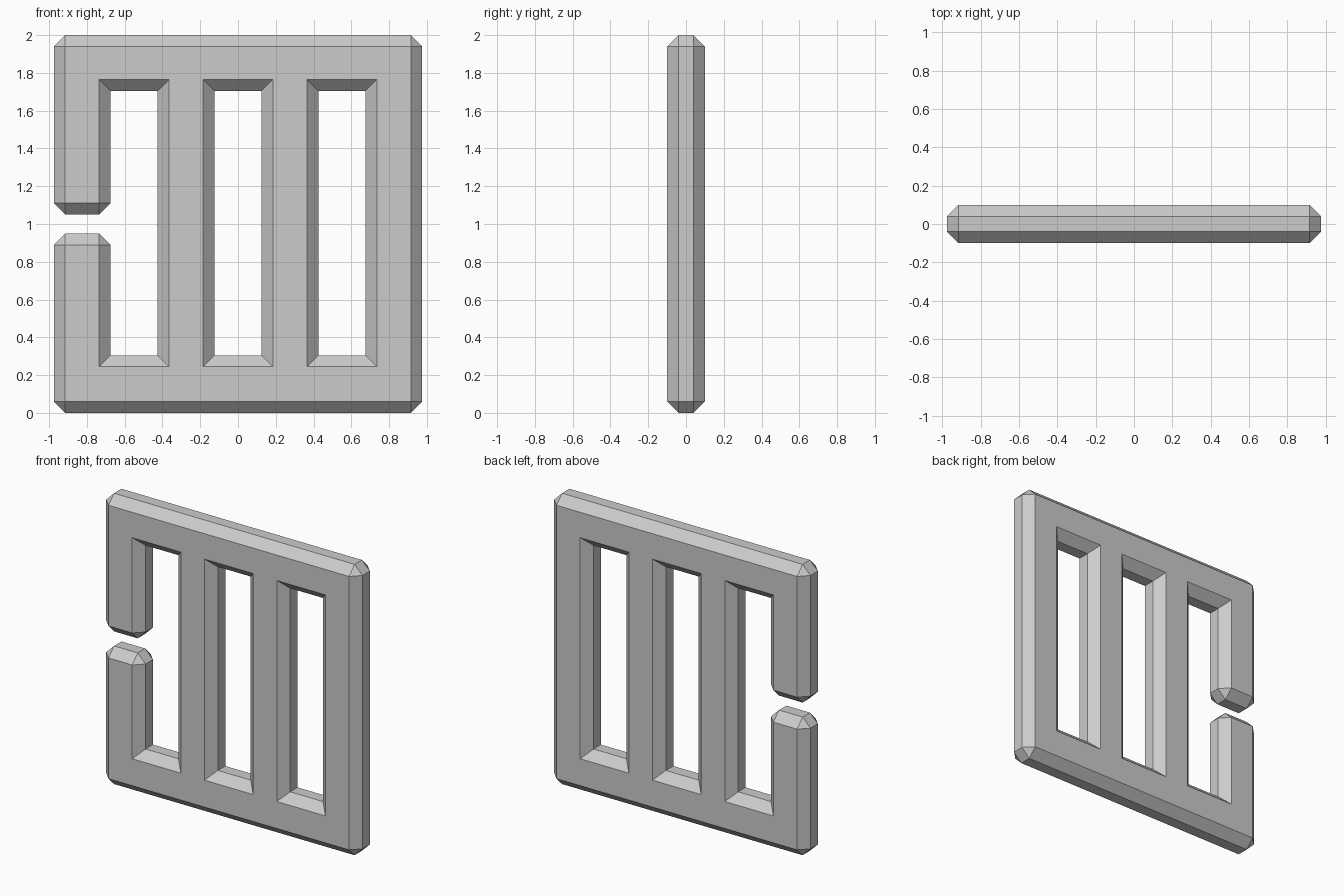
import bpy
import bmesh

cube = bpy.data.objects.get("Cube")
if cube:
    bpy.data.objects.remove(cube, do_unlink=True)

HALF_W, HEIGHT, HALF_D = 0.975, 2.0, 0.1
CHAMFER = 0.06
SLOT_HALF, SLOT_PITCH = 0.125, 0.55
SLOT_LOW, SLOT_HIGH = 0.305, 1.705
GAP_LOW, GAP_HIGH = 0.95, 1.05

grey = bpy.data.materials.new("plain grey")
grey.use_nodes = True
grey.diffuse_color = (0.6, 0.6, 0.6, 1)
grey.node_tree.nodes["Principled BSDF"].inputs["Base Color"].default_value = grey.diffuse_color


def finish(bm, name):
    bmesh.ops.recalc_face_normals(bm, faces=bm.faces[:])
    mesh = bpy.data.meshes.new(name)
    bm.to_mesh(mesh)
    bm.free()
    mesh.materials.append(grey)
    obj = bpy.data.objects.new(name, mesh)
    bpy.context.collection.objects.link(obj)
    return obj


# Frame: outline running round the first slot and out through the side gap
left, right = -SLOT_PITCH - SLOT_HALF, -SLOT_PITCH + SLOT_HALF
slot = [(left, SLOT_HIGH), (right, SLOT_HIGH), (right, SLOT_LOW), (left, SLOT_LOW)]
outline = [(-HALF_W, GAP_LOW), (-HALF_W, 0), (HALF_W, 0), (HALF_W, HEIGHT),
           (-HALF_W, HEIGHT), (-HALF_W, GAP_HIGH), (left, GAP_HIGH),
           *slot, (left, GAP_LOW)]
bm = bmesh.new()
front = bm.faces.new([bm.verts.new((x, -HALF_D, z)) for x, z in outline])
extruded = bmesh.ops.extrude_face_region(bm, geom=[front], use_keep_orig=True)["geom"]
bmesh.ops.translate(bm, vec=(0, 2 * HALF_D, 0),
                    verts=[v for v in extruded if isinstance(v, bmesh.types.BMVert)])
bmesh.ops.recalc_face_normals(bm, faces=bm.faces[:])


# Chamfer every outer edge, leaving the slot's inside corners sharp
def inside_corner(edge):
    a, b = (v.co for v in edge.verts)
    return abs(a.y - b.y) > HALF_D and any(
        abs(a.x - x) + abs(a.z - z) < 0.001 for x, z in slot)


edges = [e for e in bm.edges if not inside_corner(e)]
bmesh.ops.bevel(bm, geom=edges, offset=CHAMFER, offset_type='OFFSET',
                segments=1, profile=0.5, affect='EDGES', clamp_overlap=False)
frame = finish(bm, "barred_frame")

# Flared cutter for the two closed slots
bm = bmesh.new()
flat = HALF_D - CHAMFER
over = 0.05
for cx in (0, SLOT_PITCH):
    rings = []
    for y, grow in ((-HALF_D - over, CHAMFER + over), (-flat, 0),
                    (flat, 0), (HALF_D + over, CHAMFER + over)):
        x0, x1 = cx - SLOT_HALF - grow, cx + SLOT_HALF + grow
        z0, z1 = SLOT_LOW - grow, SLOT_HIGH + grow
        rings.append([bm.verts.new((x, y, z))
                      for x, z in ((x0, z0), (x1, z0), (x1, z1), (x0, z1))])
    bm.faces.new(rings[0])
    bm.faces.new(rings[-1])
    for a, b in zip(rings, rings[1:]):
        for i in range(4):
            j = (i + 1) % 4
            bm.faces.new((a[i], a[j], b[j], b[i]))
cutter = finish(bm, "slot_cutter")
cutter.hide_render = True

# Cut the slots, bake the result and drop the cutter
cut = frame.modifiers.new("slots", 'BOOLEAN')
cut.operation = 'DIFFERENCE'
cut.solver = 'EXACT'
cut.object = cutter
bpy.context.view_layer.update()
depsgraph = bpy.context.evaluated_depsgraph_get()
baked = bpy.data.meshes.new_from_object(frame.evaluated_get(depsgraph))
frame.modifiers.clear()
frame.data = baked
baked.name = "barred_frame"
bpy.data.objects.remove(cutter, do_unlink=True)
